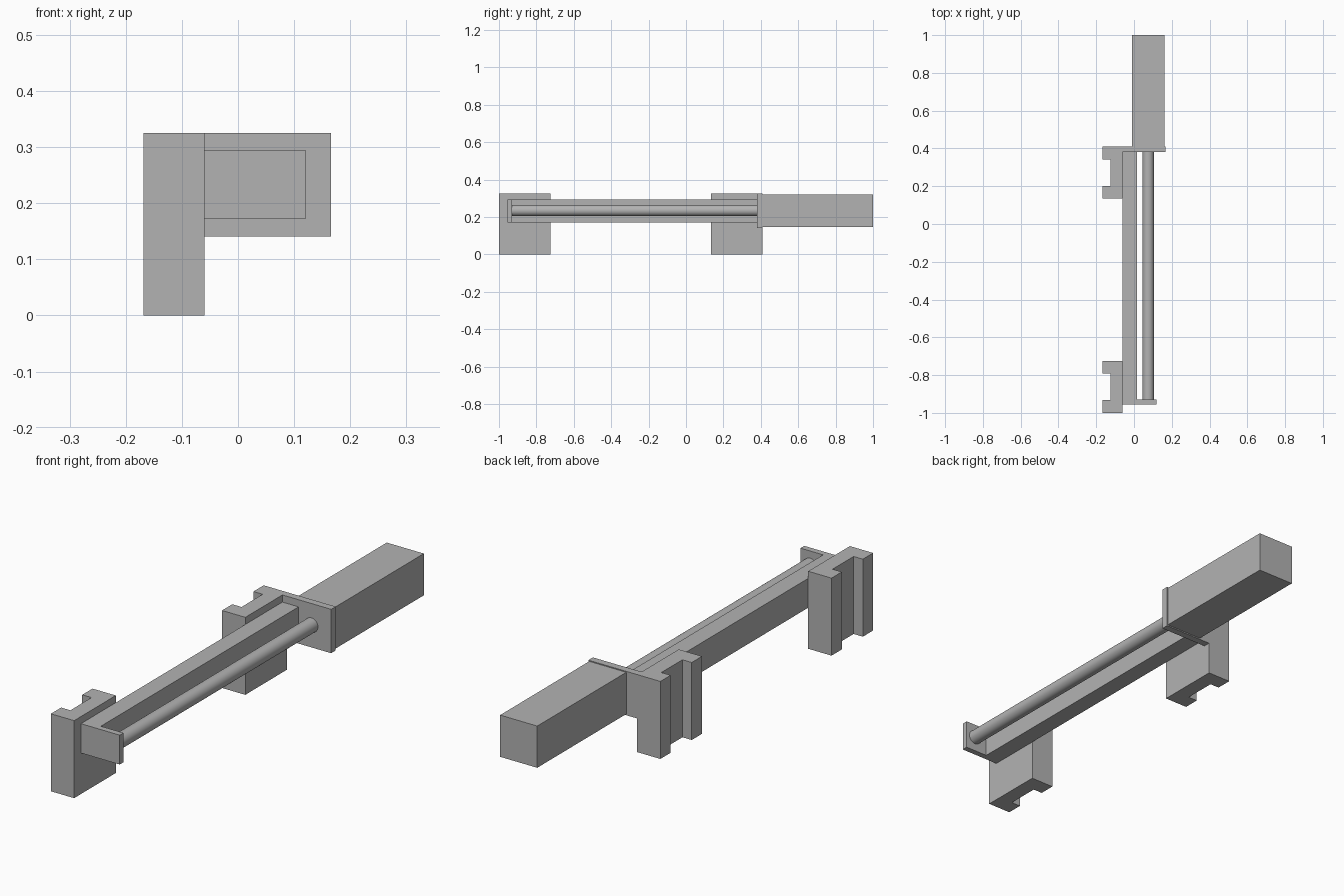
import bpy
import bmesh
from mathutils import Matrix, Vector

cube = bpy.data.objects.get("Cube")
if cube:
    bpy.data.objects.remove(cube, do_unlink=True)

grey = bpy.data.materials.new("plain_grey")
grey.use_nodes = True
grey.diffuse_color = (0.45, 0.45, 0.45, 1)
grey.node_tree.nodes["Principled BSDF"].inputs["Base Color"].default_value = grey.diffuse_color


def finish(name, bm):
    bmesh.ops.recalc_face_normals(bm, faces=bm.faces)
    mesh = bpy.data.meshes.new(name)
    bm.to_mesh(mesh)
    bm.free()
    mesh.materials.append(grey)
    obj = bpy.data.objects.new(name, mesh)
    bpy.context.collection.objects.link(obj)
    return obj


def box(name, low, high):
    low, high = Vector(low), Vector(high)
    bm = bmesh.new()
    place = Matrix.Translation((low + high) / 2) @ Matrix.Diagonal((*(high - low), 1))
    bmesh.ops.create_cube(bm, size=1, matrix=place)
    return finish(name, bm)


def bracket(name, y):
    """Upright channel with its groove facing -x, centred on y."""
    half = [(-0.06, 0.138), (-0.168, 0.138), (-0.168, 0.07), (-0.125, 0.07)]
    outline = half + [(x, -d) for x, d in reversed(half)]
    bm = bmesh.new()
    face = bm.faces.new([bm.verts.new((x, y + d, 0)) for x, d in outline])
    side = bmesh.ops.extrude_face_region(bm, geom=[face])
    top = [v for v in side["geom"] if isinstance(v, bmesh.types.BMVert)]
    bmesh.ops.translate(bm, verts=top, vec=(0, 0, 0.325))
    return finish(name, bm)


# Mounting brackets
bracket("front_bracket", -0.862)
bracket("rear_bracket", 0.272)

# Rail with its end plates
box("rail", (-0.06, -0.95, 0.172), (0.015, 0.385, 0.295))
box("front_end_plate", (-0.06, -0.955, 0.172), (0.12, -0.93, 0.295))
box("motor_plate", (-0.06, 0.38, 0.141), (0.166, 0.41, 0.325))

# Motor housing
box("motor", (-0.01, 0.4, 0.146), (0.162, 1.0, 0.321))

# Round drive rod
bm = bmesh.new()
turn = Matrix.Translation((0.075, -0.275, 0.235)) @ Matrix.Rotation(1.570796, 4, "X")
bmesh.ops.create_cone(bm, cap_ends=True, segments=48, radius1=0.03, radius2=0.03,
                      depth=1.325, matrix=turn)
rod = finish("drive_rod", bm)
bpy.ops.object.select_all(action="DESELECT")
rod.select_set(True)
bpy.context.view_layer.objects.active = rod
bpy.ops.object.shade_smooth_by_angle()
